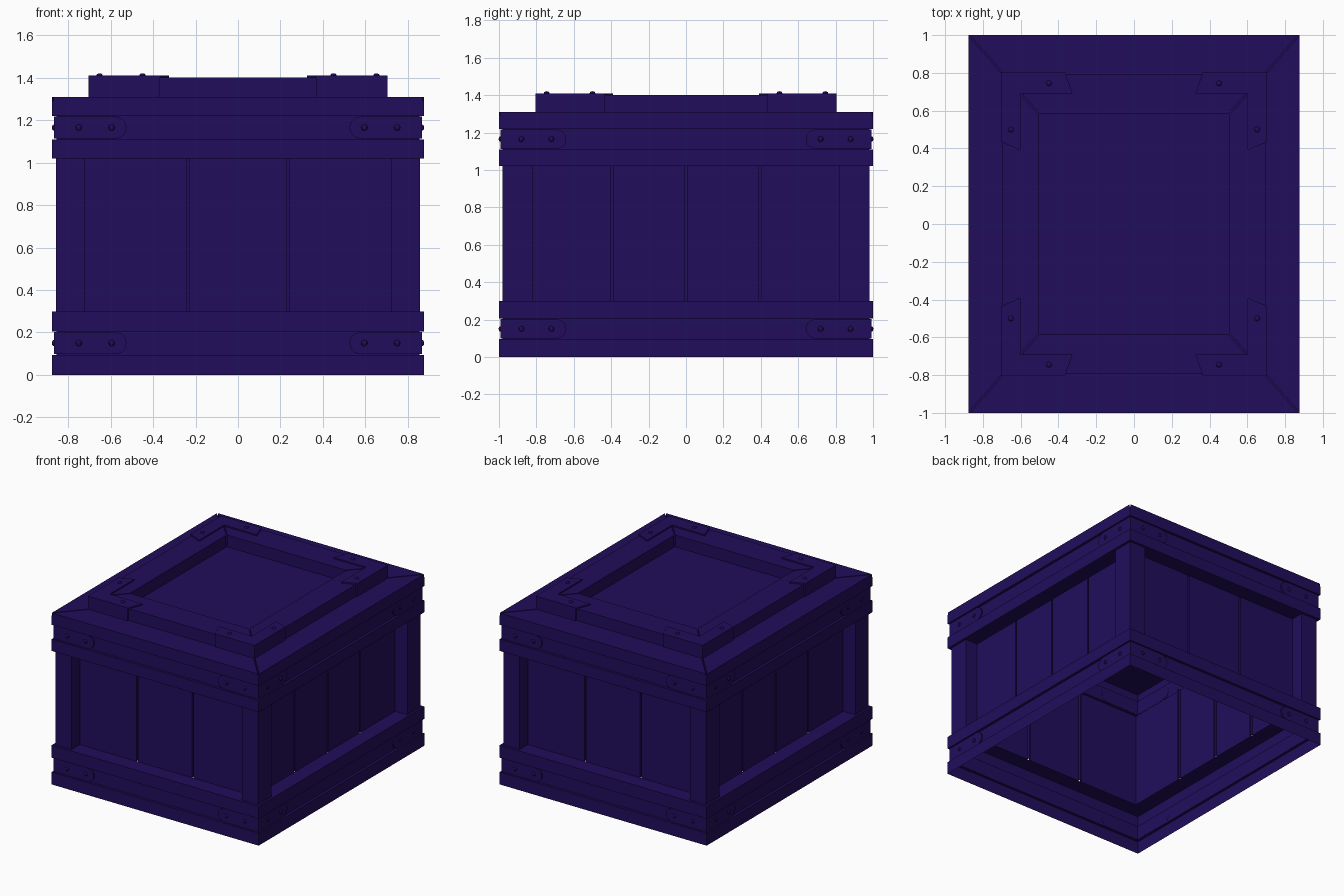
import bpy, bmesh, math
from mathutils import Vector, Matrix

if "Cube" in bpy.data.objects:
    bpy.data.objects.remove(bpy.data.objects["Cube"])

HX, HY = 0.875, 1.0            # outer half sizes of the crate
mat = bpy.data.materials.new("dark_indigo")
mat.diffuse_color = (0.015, 0.004, 0.105, 1)
mat.use_nodes = True
mat.node_tree.nodes["Principled BSDF"].inputs["Base Color"].default_value = mat.diffuse_color


def finish(name, bm, mirror=False):
    bmesh.ops.recalc_face_normals(bm, faces=bm.faces[:])
    me = bpy.data.meshes.new(name)
    bm.to_mesh(me)
    bm.free()
    me.materials.append(mat)
    ob = bpy.data.objects.new(name, me)
    bpy.context.collection.objects.link(ob)
    if mirror:                 # repeat the part at all four corners
        m = ob.modifiers.new("corners", 'MIRROR')
        m.use_axis = (True, True, False)
        m.use_mirror_merge = False
    return ob


def prism(bm, pts, vec):
    """Closed solid: polygon pts swept along vec."""
    a = [bm.verts.new(p) for p in pts]
    b = [bm.verts.new(Vector(p) + Vector(vec)) for p in pts]
    bm.faces.new(a)
    bm.faces.new(b[::-1])
    for i in range(len(a)):
        j = (i + 1) % len(a)
        bm.faces.new((a[i], b[i], b[j], a[j]))


def box(bm, lo, hi):
    prism(bm, [(lo[0], lo[1], lo[2]), (hi[0], lo[1], lo[2]),
               (hi[0], hi[1], lo[2]), (lo[0], hi[1], lo[2])], (0, 0, hi[2] - lo[2]))


def loft(bm, rings):
    """Open skin through closed rings of points."""
    rows = [[bm.verts.new(p) for p in r] for r in rings]
    n = len(rows[0])
    for a, b in zip(rows, rows[1:]):
        for i in range(n):
            j = (i + 1) % n
            bm.faces.new((a[i], a[j], b[j], b[i]))


def band(name, profile):
    """Rectangular moulding from (inset, z) points."""
    bm = bmesh.new()
    loft(bm, [[(sx * (HX - d), sy * (HY - d), z)
               for sx, sy in ((-1, -1), (1, -1), (1, 1), (-1, 1))] for d, z in profile])
    finish(name, bm)


def mitred_frame(name, ox, oy, ix, iy, z0, z1, g=0.006):
    """Four mitred boards with thin seams."""
    bm = bmesh.new()
    for s in (-1, 1):
        prism(bm, [(-ox + g, s * oy, z0), (ox - g, s * oy, z0),
                   (ix - g, s * iy, z0), (-ix + g, s * iy, z0)], (0, 0, z1 - z0))
        prism(bm, [(s * ox, -oy + g, z0), (s * ox, oy - g, z0),
                   (s * ix, iy - g, z0), (s * ix, -iy + g, z0)], (0, 0, z1 - z0))
    finish(name, bm)


def rivet(bm, pos, axis, r=0.015, h=0.011):
    scale = [r, r, r]
    scale[axis] = h
    bmesh.ops.create_uvsphere(bm, u_segments=8, v_segments=6, radius=1,
                              matrix=Matrix.Translation(pos) @ Matrix.Diagonal((*scale, 1)))


# Lower and upper rails with a sunk strip between them
G, P = 0.02, 0.12
band("lower_rails", [(0, 0), (0, .095), (G, .095), (G, .205), (0, .205), (0, .30), (P, .30)])
band("upper_rails", [(P, 1.02), (0, 1.02), (0, 1.11), (G, 1.11), (G, 1.22),
                     (0, 1.22), (0, 1.29), (.28, 1.29)])

# Recessed plank walls: outline with narrow seams, open below
wx, wy, w, dep = HX - P, HY - P, 0.006, 0.02


def side(half, depth, seams):
    pts = [(-half, depth)]
    for s in seams:
        pts += [(s - w, depth), (s - w, depth - dep), (s + w, depth - dep), (s + w, depth)]
    return pts


front = side(wx, wy, (-.235, .235))
flank = side(wy, wx, (-.395, 0, .395))
outline = ([(u, -d) for u, d in front] + [(d, u) for u, d in flank]
           + [(-u, d) for u, d in front] + [(-d, -u) for u, d in flank])
bm = bmesh.new()
loft(bm, [[(x, y, z) for x, y in outline] for z in (.30, 1.02)])
finish("plank_walls", bm)

# Corner posts
bm = bmesh.new()
prism(bm, [(.857, .98, .30), (.72, .98, .30), (.72, wy, .30),
           (wx, wy, .30), (wx, .82, .30), (.857, .82, .30)], (0, 0, .72))
finish("corner_posts", bm, True)

# Lid: rim boards, sunk panel, raised frame
mitred_frame("lid_rim", HX, HY, .60, .69, 1.29, 1.31)
bm = bmesh.new()
box(bm, (-.60, -.69, 1.288), (.60, .69, 1.31))
finish("lid_panel", bm)
mitred_frame("lid_frame", .695, .795, .505, .585, 1.31, 1.40)

# Metal straps with rounded ends wrapped round the corners
bm, rv = bmesh.new(), bmesh.new()
for zc in (.15, 1.165):
    def strap(full, end):
        a = [(end + .05 * (1 - math.cos(t)), zc + .052 * math.sin(t))
             for t in (math.radians(k) for k in (90, 60, 30, 0, -30, -60, -90))]
        return [(full, zc + .052)] + a + [(full, zc - .052)]
    prism(bm, [(u, HY - .009, z) for u, z in strap(HX - .009, .525)], (0, -.012, 0))
    prism(bm, [(HX - .009, u, z) for u, z in strap(HY - .009, .64)], (-.012, 0, 0))
    for x in (.595, .75):
        rivet(rv, (x, HY - .009, zc), 1)
    for y in (.72, .88):
        rivet(rv, (HX - .009, y, zc), 0)
finish("corner_straps", bm, True)

# Lid corner brackets folded over the frame edge
bm = bmesh.new()
prism(bm, [(.705, .805, 1.398), (.365, .805, 1.398), (.325, .69, 1.398),
           (.60, .69, 1.398), (.60, .39, 1.398), (.705, .435, 1.398)], (0, 0, .012))
box(bm, (.37, .793, 1.31), (.705, .805, 1.398))
box(bm, (.693, .435, 1.31), (.705, .805, 1.398))
finish("lid_brackets", bm, True)
rivet(rv, (.45, .745, 1.41), 2)
rivet(rv, (.652, .50, 1.41), 2)
finish("rivets", rv, True)
